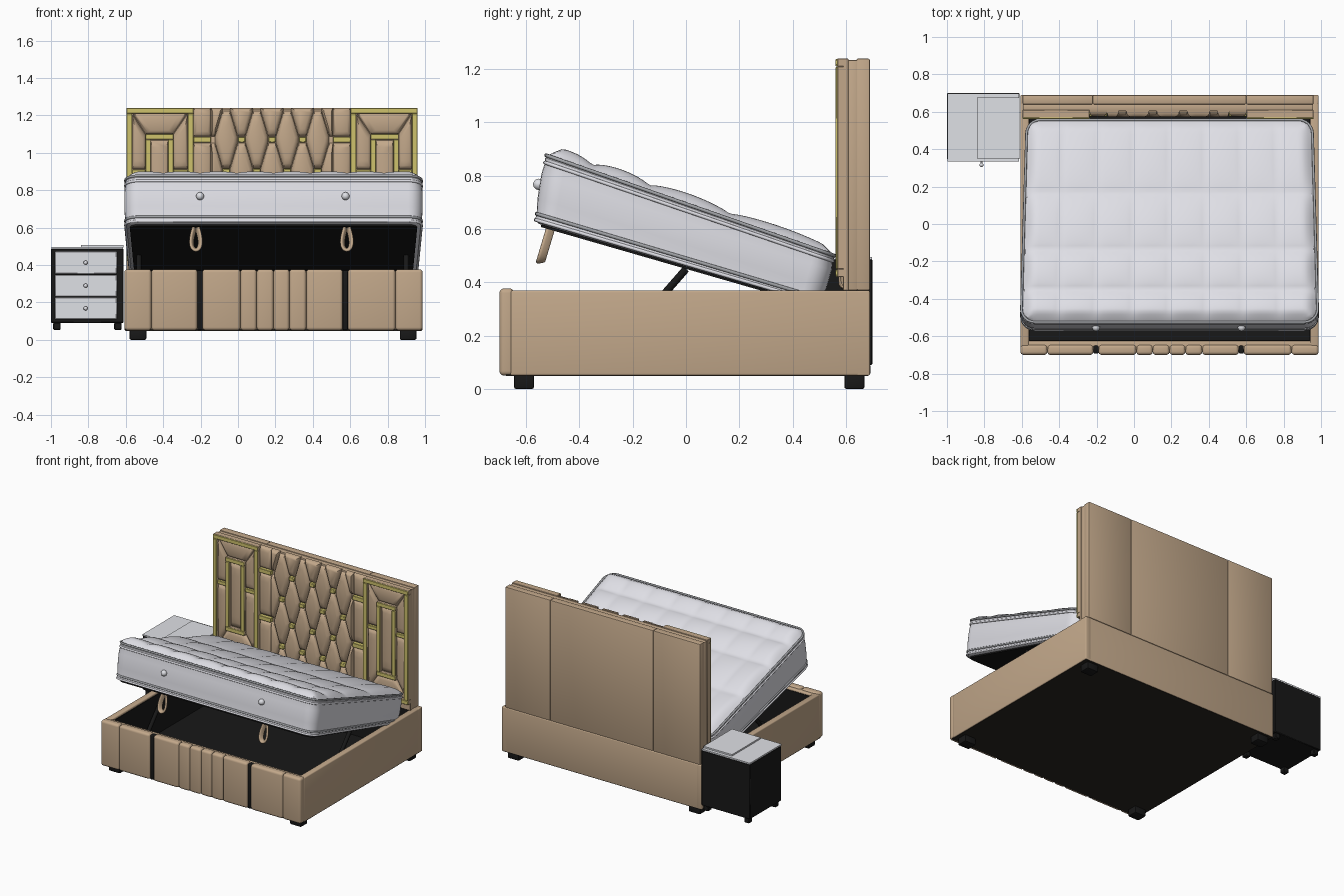
import bpy, bmesh
from math import sin, cos, pi, radians, hypot
from mathutils import Vector, Matrix

cube = bpy.data.objects.get("Cube")
if cube:
    bpy.data.objects.remove(cube, do_unlink=True)


def material(name, r, g, b):
    m = bpy.data.materials.new(name)
    m.use_nodes = True
    m.diffuse_color = (r, g, b, 1)
    bsdf = next(n for n in m.node_tree.nodes if n.type == "BSDF_PRINCIPLED")
    bsdf.inputs["Base Color"].default_value = (r, g, b, 1)
    bsdf.inputs["Roughness"].default_value = 0.7
    return m


TAN = material("tan leather", 0.54, 0.39, 0.255)
GOLD = material("gold trim", 0.62, 0.54, 0.15)
BLACK = material("black wood", 0.009, 0.009, 0.009)
LINER = material("dark underside", 0.022, 0.018, 0.014)
WHITE = material("white fabric", 0.74, 0.74, 0.79)
PIPING = material("grey piping", 0.36, 0.37, 0.39)
PANEL = material("pale grey panel", 0.74, 0.75, 0.79)


def finish(name, bm, mat, smooth=True, matrix=None):
    bmesh.ops.recalc_face_normals(bm, faces=bm.faces)
    me = bpy.data.meshes.new(name)
    bm.to_mesh(me)
    bm.free()
    me.materials.append(mat)
    ob = bpy.data.objects.new(name, me)
    bpy.context.scene.collection.objects.link(ob)
    if matrix:
        ob.matrix_world = matrix
    if smooth:
        bpy.ops.object.select_all(action="DESELECT")
        ob.select_set(True)
        bpy.context.view_layer.objects.active = ob
        bpy.ops.object.shade_smooth_by_angle(angle=radians(40))
    return ob


def box(name, mat, xs, ys, zs, bevel=0.0, segments=3):
    bm = bmesh.new()
    bmesh.ops.create_cube(bm, size=1)
    for v in bm.verts:
        v.co = [(a + b) / 2 + c * abs(b - a) for (a, b), c in zip((xs, ys, zs), v.co)]
    if bevel:
        bmesh.ops.bevel(bm, geom=bm.edges[:], offset=bevel, segments=segments,
                        profile=0.5, affect="EDGES", clamp_overlap=True)
    return finish(name, bm, mat, bool(bevel))


def loft(name, mat, rings, matrix=None):
    """Join equal rings of points and cap both ends."""
    bm = bmesh.new()
    loops = [[bm.verts.new(p) for p in ring] for ring in rings]
    n = len(loops[0])
    for a, b in zip(loops, loops[1:]):
        for i in range(n):
            j = (i + 1) % n
            bm.faces.new((a[i], a[j], b[j], b[i]))
    bm.faces.new(loops[0])
    bm.faces.new(loops[-1])
    return finish(name, bm, mat, True, matrix)


def cushion(name, outline, y, depth):
    """Puffed upholstery pad on the front of the headboard."""
    c = sum((Vector(p) for p in outline), Vector((0, 0))) / len(outline)
    rings = []
    for shrink, rise in ((0, 0), (0.04, 0.45), (0.17, 0.8), (0.38, 1)):
        pts = [Vector(p).lerp(c, shrink) for p in outline]
        rings.append([(p.x, y - depth * rise, p.y) for p in pts])
    return loft(name, TAN, rings)


def rect(x0, x1, z0, z1):
    return [(x0, z0), (x1, z0), (x1, z1), (x0, z1)]


def tube(name, mat, points, radius, cyclic=True, matrix=None):
    cu = bpy.data.curves.new(name, "CURVE")
    cu.dimensions = "3D"
    cu.bevel_depth = radius
    cu.bevel_resolution = 2
    cu.use_fill_caps = True
    sp = cu.splines.new("POLY")
    sp.points.add(len(points) - 1)
    for p, co in zip(sp.points, points):
        p.co = (*co, 1)
    sp.use_cyclic_u = cyclic
    cu.materials.append(mat)
    ob = bpy.data.objects.new(name, cu)
    bpy.context.scene.collection.objects.link(ob)
    if matrix:
        ob.matrix_world = matrix
    return ob


def ball(name, mat, radius, matrix):
    bm = bmesh.new()
    bmesh.ops.create_uvsphere(bm, u_segments=16, v_segments=10, radius=radius)
    finish(name, bm, mat, True, matrix)


X0, X1 = -0.607, 0.987

# Bed base: rails, floor and dark storage lining
for side, a, b, inner in (("right", X0, X0 + 0.045, X0 + 0.045), ("left", X1 - 0.045, X1, X1 - 0.045)):
    box(side + "_rail", TAN, (a, b), (-0.66, 0.69), (0.05, 0.37), 0.008)
    box(side + "_lining", BLACK, (inner - 0.004, inner + 0.004), (-0.62, 0.6), (0.06, 0.355))
box("back_rail", TAN, (X0, X1), (0.64, 0.69), (0.05, 0.37), 0.006)
box("front_wall", TAN, (X0 + 0.01, X1 - 0.01), (-0.675, -0.625), (0.05, 0.368), 0.008)
box("front_lining", BLACK, (X0 + 0.04, X1 - 0.04), (-0.63, -0.621), (0.06, 0.355))
box("base_underside", LINER, (X0 + 0.006, X1 - 0.006), (-0.675, 0.684), (0.048, 0.06))
box("storage_floor", BLACK, (X0 + 0.04, X1 - 0.04), (-0.63, 0.61), (0.06, 0.07))
box("storage_back", BLACK, (X0 + 0.04, X1 - 0.04), (0.6, 0.64), (0.06, 0.365))

# Channelled front panel with two black inlay strips
stops = [X0, -0.463, -0.217, -0.19, 0.013, 0.10, 0.19, 0.275, 0.365, 0.56, 0.587, 0.842, X1]
for a, b in zip(stops, stops[1:]):
    if b - a < 0.04:
        box("front_inlay", BLACK, (a, b), (-0.692, -0.65), (0.052, 0.371), 0.006)
    else:
        box("front_channel_pad", TAN, (a, b), (-0.70, -0.645), (0.05, 0.377), 0.017, 4)

# Bed feet
for x in (-0.535, 0.91):
    for y in (-0.608, 0.632):
        box("bed_foot", BLACK, (x - 0.045, x + 0.045), (y - 0.038, y + 0.038), (0, 0.055), 0.008, 2)

# Headboard back in three upholstered sections
CX, H0, H1 = 0.182, 0.37, 1.24
back = [-0.596, -0.22, 0.60, 0.96]
for a, b in zip(back, back[1:]):
    box("headboard_back_section", TAN, (a, b), (0.64, 0.69), (H0, H1), 0.006, 2)
box("headboard_core", TAN, (-0.594, 0.958), (0.603, 0.645), (H0, H1 - 0.005), 0.006, 2)

# Elongated tufted pads in the centre, joined by gold studs
STEP, HALF, SIDE = 0.163, 0.17, 0.326
lo, hi = CX - SIDE, CX + SIDE
dx, dz = 0.02, 0.015
for row in range(6):
    z = H1 - row * HALF
    odd = row % 2
    for i in range(5 - odd):
        x = lo + (i + 0.5 * odd) * STEP
        wide, tall = STEP / 2 - dx, HALF - dz
        quarter = [(wide, dz), (dx, tall)]
        corners = (quarter + [(-a, b) for a, b in reversed(quarter)]
                   + [(-a, -b) for a, b in quarter] + [(a, -b) for a, b in reversed(quarter)])
        corners = [(min(max(x + a, lo), hi), min(max(z + b, H0), H1)) for a, b in corners]
        unique = [p for k, p in enumerate(corners) if p != corners[k - 1]]
        cushion("tufted_pad", unique, 0.608, 0.036)
        stud = x + STEP / 2
        if 0 < row < 5 and stud < hi - 0.01:
            box("gold_stud", GOLD, (stud - dx, stud + dx), (0.578, 0.61), (z - dz, z + dz), 0.004, 1)

# Side panels, gold-faced frames and pads beside the centre
for s in (-1, 1):
    def pad(name, pts, y=0.595, depth=0.026):
        cushion(name, [(CX + s * x, z) for x, z in pts], y, depth)

    def part(name, mat, a, b, z0, z1, y0, y1=0.61):
        box(name, mat, sorted((CX + s * a, CX + s * b)), (y0, y1), (z0, z1), 0.002, 1)

    def frame(name, a, b, z0, z1):
        part(name + "_rail", TAN, a, b, z0, z1, 0.568)
        part(name + "_gold", GOLD, a, b, z0 + 0.001, z1 - 0.001, 0.562, 0.57)

    part("side_panel", TAN, 0.42, 0.778, H0, H1 - 0.004, 0.59)
    frame("outer_frame_top", 0.42, 0.778, 1.21, H1)
    frame("outer_frame_outside", 0.748, 0.778, 0.45, 1.21)
    frame("outer_frame_inside", 0.42, 0.45, 0.45, 1.21)
    frame("outer_frame_bottom", 0.42, 0.778, 0.42, 0.45)
    a0, a1, b0, b1 = 0.45, 0.748, 0.527, 0.677
    frame("inner_frame_top", b0, b1, 1.07, 1.10)
    frame("inner_frame_bottom", b0, b1, 0.57, 0.60)
    for e in (b0, b1 - 0.028):
        frame("inner_frame_post", e, e + 0.028, 0.60, 1.07)
    pad("inner_pad", rect(b0 + 0.028, b1 - 0.028, 0.60, 1.07))
    pad("surround_top", [(a0, 1.21), (a1, 1.21), (b1, 1.10), (b0, 1.10)])
    pad("surround_bottom", [(a0, 0.45), (a1, 0.45), (b1, 0.57), (b0, 0.57)])
    for o, i in ((a0, b0), (a1, b1)):
        pad("surround_upper", [(o, 1.21), (i, 1.10), (i, 0.91), (o, 0.91)])
        pad("surround_lower", [(o, 0.885), (i, 0.885), (i, 0.57), (o, 0.45)])
        part("cross_bar", GOLD, o, i, 0.885, 0.91, 0.573)
    for z0, z1 in ((1.085, H1), (0.745, 1.055), (H0, 0.715)):
        pad("edge_pad", rect(SIDE, 0.42, z0, z1), 0.608, 0.033)
    for z in (1.07, 0.73):
        part("edge_bar", GOLD, SIDE, 0.42, z - 0.015, z + 0.015, 0.576)

# Tilted mattress, thinner and narrower towards the headboard
MX, HW, LEN, THICK, R = 0.19, 0.80, 1.125, 0.23, 0.08
tilt = Matrix.Translation((MX, -0.572, 0.625)) @ Matrix.Rotation(radians(-16.2), 4, "X")


def warp(x, y, z):
    t = y / LEN
    return Vector((x * (1 - 0.04 * t), y - 0.14 * (1 - t) * z, z * (1.14 - 0.27 * t)))


def outline(inset, z):
    pts = []
    for k, (cx, cy) in enumerate(((HW - R, LEN - R), (R - HW, LEN - R), (R - HW, R), (HW - R, R))):
        for j in range(7):
            t = (k + j / 6) * pi / 2
            pts.append(warp(cx + (R - inset) * cos(t), cy + (R - inset) * sin(t), z))
    return pts


layers = [(0.02, 0), (0.004, 0.012), (0.006, 0.03), (0, 0.08), (0, 0.16),
          (0.006, 0.2), (0.004, 0.215), (0.02, THICK)]
loft("mattress_body", WHITE, [outline(i, z) for i, z in layers], tilt)
loft("lift_platform", BLACK, [outline(0.03, -0.008), outline(0.03, 0.004)], tilt)
for z, mat in ((0.01, WHITE), (0.03, PIPING), (0.2, WHITE), (0.224, PIPING)):
    tube("mattress_piping", mat, outline(0.006, z), 0.007, True, tilt)

# Quilted top, puffed between uneven rows and eight columns
rows = [0, 0.18, 0.40, 0.71, LEN]
bm = bmesh.new()
bmesh.ops.create_grid(bm, x_segments=80, y_segments=70, size=1)
for v in bm.verts:
    x, y = v.co.x * (HW - 0.012), 0.012 + (v.co.y + 1) / 2 * (LEN - 0.024)
    r0, r1 = next((a, b) for a, b in zip(rows, rows[1:]) if y <= b)
    puff = (sin(pi * (y - r0) / (r1 - r0)) ** 0.6) * (0.6 + 0.4 * abs(sin(pi * 4 * (v.co.x + 1))) ** 0.6)
    edge = max(0, min(1, min(HW - 0.012 - abs(x), y - 0.012, LEN - 0.012 - y) / 0.05))
    cx, cy = max(R - HW, min(HW - R, x)), max(R, min(LEN - R, y))
    d = hypot(x - cx, y - cy)
    if d > R - 0.012:
        x, y = (c + (p - c) * (R - 0.012) / d for p, c in ((x, cx), (y, cy)))
    v.co = warp(x, y, THICK - 0.006 + 0.018 * edge ** 0.5 + 0.022 * puff * edge)
finish("quilted_top", bm, WHITE, True, tilt)

# Mattress vents, pull straps and gas struts
for x in (-0.203, 0.575):
    ball("mattress_vent", PANEL, 0.021, tilt @ Matrix.Translation(warp(x - MX, -0.004, 0.125)))
for x in (-0.225, 0.582):
    loop = []
    for k in range(24):
        t = 2 * pi * k / 24
        drop = (1 - cos(t)) / 2
        loop.append((x + 0.034 * sin(t) * drop ** 0.8, -0.50 - 0.045 * drop, 0.63 - 0.15 * drop))
    strap = tube("pull_strap", TAN, loop, 0.008)
    strap.data.extrude = 0.01
for x in (-0.53, 0.90):
    tube("gas_strut", BLACK, [(x, -0.28, 0.13), (x, 0.0, 0.45)], 0.014, False)

# Bedside cabinet
box("cabinet_body", BLACK, (-1.0, -0.612), (0.345, 0.70), (0.09, 0.487), 0.004, 1)
box("cabinet_top", PANEL, (-0.998, -0.614), (0.335, 0.698), (0.485, 0.495))
box("cabinet_top_plate", PANEL, (-0.84, -0.612), (0.35, 0.675), (0.493, 0.506))
for z0, z1 in ((0.11, 0.226), (0.232, 0.347), (0.353, 0.472)):
    box("drawer_front", PANEL, (-0.978, -0.648), (0.337, 0.35), (z0, z1), 0.003, 1)
    zc = (z0 + z1) / 2
    tube("knob_stem", PANEL, [(-0.815, 0.34, zc), (-0.815, 0.318, zc)], 0.005, False)
    ball("drawer_knob", PANEL, 0.011, Matrix.Translation((-0.815, 0.316, zc)))
for x in (-0.968, -0.642):
    for y in (0.37, 0.672):
        box("cabinet_foot", BLACK, (x - 0.02, x + 0.02), (y - 0.02, y + 0.02), (0.053, 0.092), 0.005, 1)
